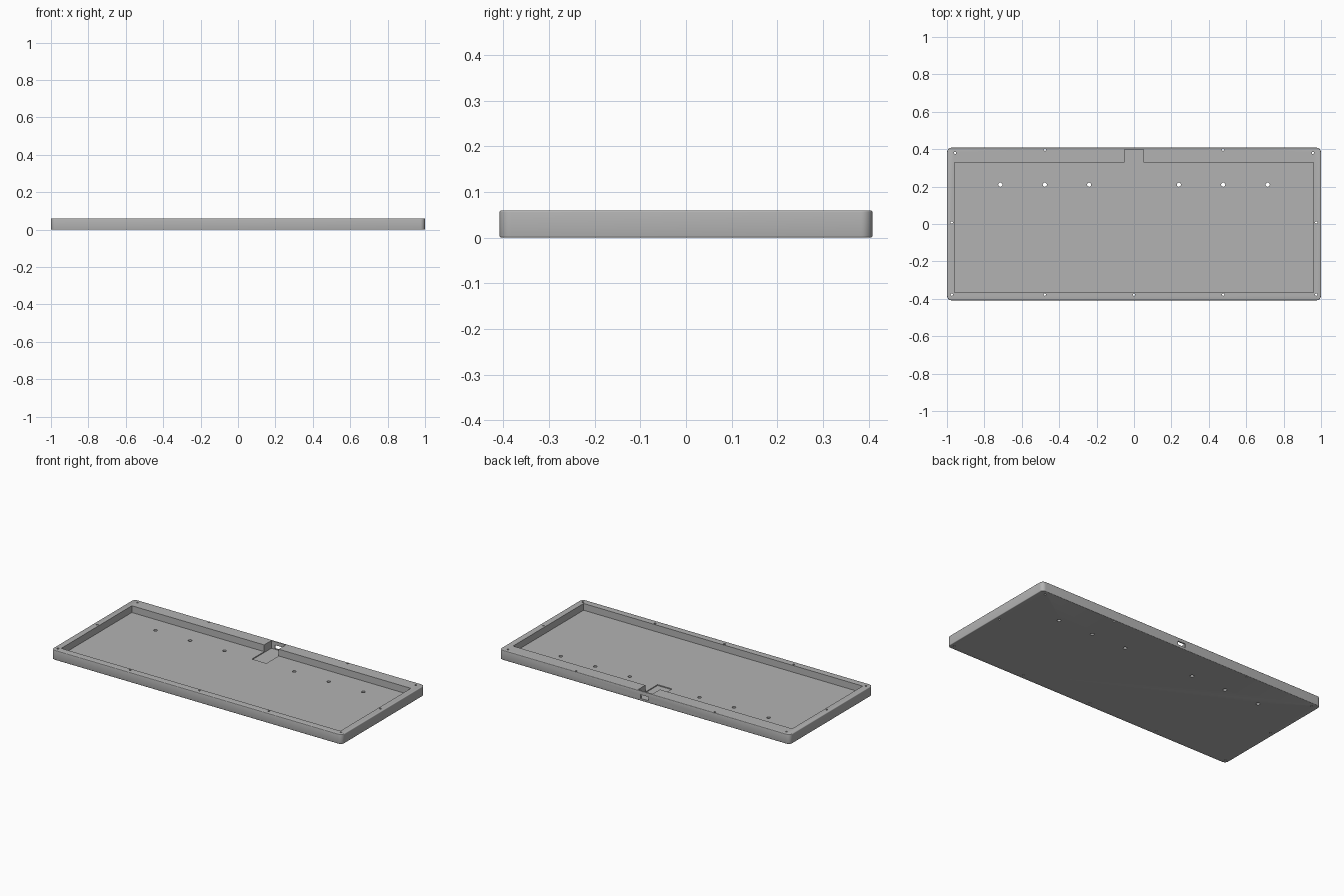
import bpy, bmesh, math
from mathutils import Matrix, Vector

cube = bpy.data.objects.get("Cube")
if cube:
    bpy.data.objects.remove(cube, do_unlink=True)

grey = bpy.data.materials.new("plain grey")
grey.use_nodes = True
COLOUR = (0.45, 0.45, 0.45, 1)
grey.diffuse_color = COLOUR
grey.node_tree.nodes["Principled BSDF"].inputs["Base Color"].default_value = COLOUR


def finish(bm, name):
    mesh = bpy.data.meshes.new(name)
    bm.to_mesh(mesh)
    bm.free()
    mesh.materials.append(grey)
    obj = bpy.data.objects.new(name, mesh)
    bpy.context.scene.collection.objects.link(obj)
    return obj


def add_box(bm, low, high):
    low, high = Vector(low), Vector(high)
    place = Matrix.Translation((low + high) / 2) @ Matrix.Diagonal((*(high - low), 1))
    bmesh.ops.create_cube(bm, size=1, matrix=place)


def box(name, low, high):
    bm = bmesh.new()
    add_box(bm, low, high)
    return finish(bm, name)


W, D, H = 1.0, 0.408, 0.06

# Outer body: rounded vertical corners, then a fine bevel round both rims
bm = bmesh.new()
add_box(bm, (-W, -D, 0), (W, D, H))
uprights = [e for e in bm.edges if abs(e.verts[0].co.z - e.verts[1].co.z) > H / 2]
bmesh.ops.bevel(bm, geom=uprights, offset=0.025, segments=8, profile=0.5, affect='EDGES')
rims = [e for e in bm.edges if abs(e.verts[0].co.z - e.verts[1].co.z) < H / 2]
bmesh.ops.bevel(bm, geom=rims, offset=0.004, segments=3, profile=0.5, affect='EDGES')
tray = finish(bm, "case_tray")

# Main pocket, connector recess and the port through the back wall
cutters = [
    box("pocket_cutter", (-0.96, -0.365, 0.018), (0.96, 0.328, 0.1)),
    box("recess_cutter", (-0.05, 0.208, 0.012), (0.05, 0.399, 0.11)),
    box("port_cutter", (-0.026, 0.38, 0.015), (0.026, 0.45, 0.038)),
]

# Mounting holes in the floor and screw holes round the rim
spots = [(x, 0.21, 0.011) for x in (0.24, 0.477, 0.715)]
spots += [(x, y, 0.006) for x, y in
          ((0.957, 0.38), (0.477, 0.397), (0.974, 0.008), (0.974, -0.378), (0.477, -0.378))]
spots += [(-x, y, r) for x, y, r in spots] + [(0, -0.378, 0.006)]
bm = bmesh.new()
for x, y, r in spots:
    bmesh.ops.create_cone(bm, cap_ends=True, segments=24, radius1=r, radius2=r,
                          depth=0.3, matrix=Matrix.Translation((x, y, 0)))
cutters.append(finish(bm, "hole_cutter"))

for cutter in cutters:
    mod = tray.modifiers.new(cutter.name, 'BOOLEAN')
    mod.operation = 'DIFFERENCE'
    mod.solver = 'EXACT'
    mod.object = cutter
    cutter.hide_render = True

# Bake the cuts into the tray and drop the cutters
bpy.context.view_layer.update()
graph = bpy.context.evaluated_depsgraph_get()
baked = bpy.data.meshes.new_from_object(tray.evaluated_get(graph))
tray.modifiers.clear()
tray.data = baked
baked.name = "case_tray"
baked.materials.clear()
baked.materials.append(grey)
for face in baked.polygons:
    face.material_index = 0
for cutter in cutters:
    bpy.data.objects.remove(cutter, do_unlink=True)

bpy.ops.object.select_all(action='DESELECT')
tray.select_set(True)
bpy.context.view_layer.objects.active = tray
bpy.ops.object.shade_smooth_by_angle(angle=math.radians(35))
